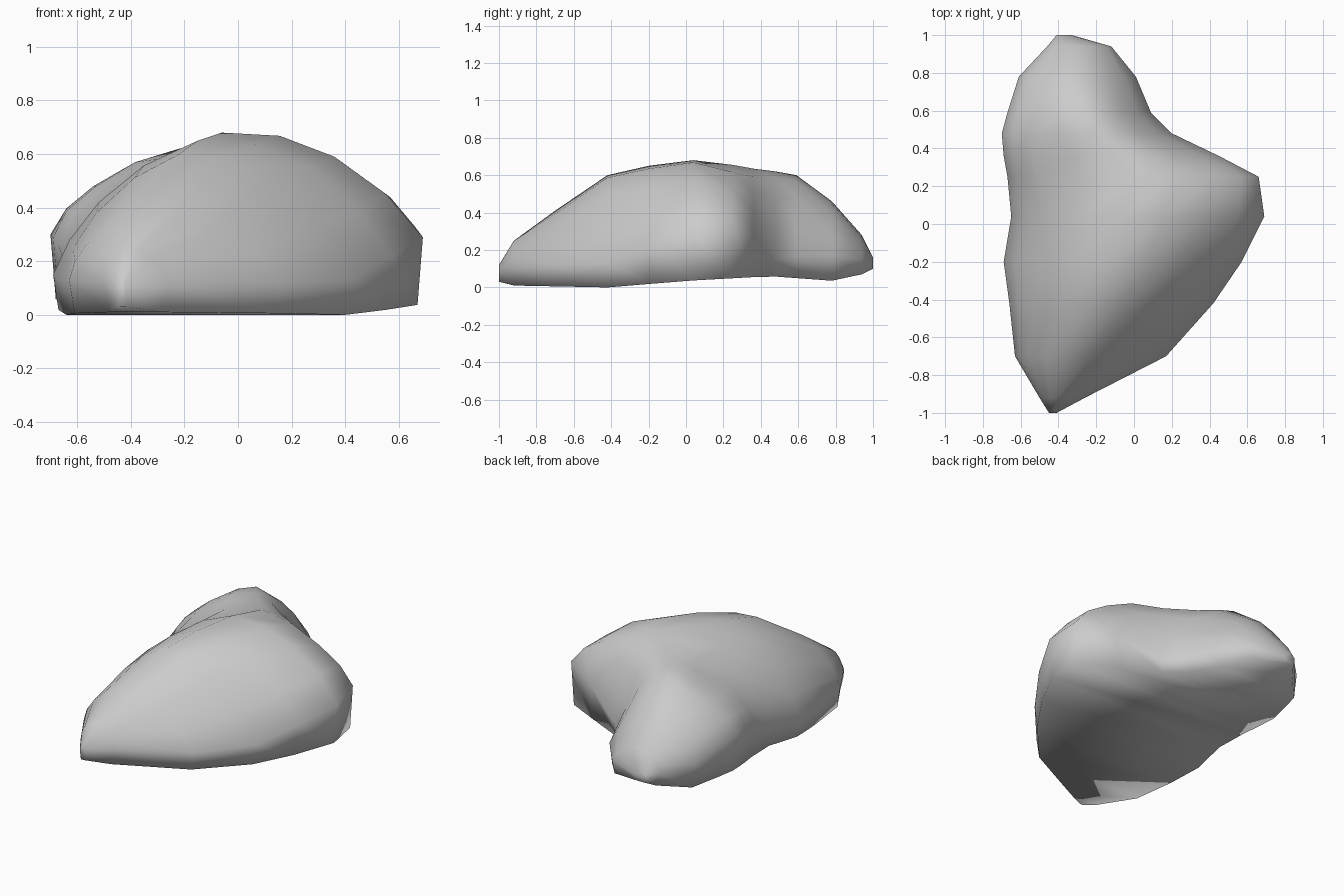
import bpy, bmesh
from mathutils import Vector

# Cross-sections from front to back: y, then (x, z) of
# left side, left shoulder, crest, right shoulder, right side
SECTIONS = [
    (-1.00, -.45, .09, -.44, .11, -.43, .12, -.42, .11, -.41, .09),
    (-0.92, -.50, .12, -.47, .21, -.41, .25, -.33, .21, -.26, .11),
    (-0.70, -.63, .13, -.56, .27, -.36, .41, -.08, .33, .17, .12),
    (-0.42, -.66, .13, -.53, .38, -.22, .60, .10, .50, .42, .13),
    (-0.20, -.69, .15, -.52, .42, -.15, .65, .27, .55, .57, .22),
    (0.04, -.65, .20, -.48, .45, -.06, .68, .36, .59, .69, .29),
    (0.25, -.67, .26, -.51, .47, .00, .655, .42, .53, .66, .33),
    (0.36, -.69, .29, -.53, .48, -.10, .635, .22, .50, .45, .28),
    (0.48, -.70, .30, -.54, .48, -.22, .62, .02, .49, .20, .15),
    (0.59, -.67, .27, -.54, .46, -.28, .60, -.07, .48, .09, .17),
    (0.78, -.61, .20, -.52, .36, -.33, .46, -.14, .39, .01, .17),
    (0.94, -.46, .15, -.41, .24, -.30, .28, -.19, .24, -.12, .15),
    (1.00, -.41, .13, -.40, .15, -.37, .16, -.34, .15, -.33, .13),
]
# Underside height along y
UNDERSIDE = [(-1.0, .03), (-.92, .01), (-.42, .0), (0, .035), (.45, .06), (.86, .03), (1.0, .10)]


def underside(y):
    for (a, za), (b, zb) in zip(UNDERSIDE, UNDERSIDE[1:]):
        if y <= b:
            return za + (zb - za) * (y - a) / (b - a)
    return UNDERSIDE[-1][1]


def ring(section):
    y, vals = section[0], section[1:]
    pts = [Vector((vals[i], y, vals[i + 1])) for i in range(0, 10, 2)]
    zb = underside(y)
    inset = min(.02, (pts[4].x - pts[0].x) * .2)
    left = Vector((pts[0].x + inset, y, zb))
    right = Vector((pts[4].x - inset, y, zb))
    pts = [left] + pts + [right]
    out = [left]
    # Round the upper arc with spline midpoints
    for i in range(1, 5):
        a, b, c, d = pts[i - 1:i + 3]
        out += [b, (9 * (b + c) - a - d) / 16]
    return out + [pts[5], right]


bm = bmesh.new()
rings = [[bm.verts.new(p) for p in ring(s)] for s in SECTIONS]
n = len(rings[0])
for r0, r1 in zip(rings, rings[1:]):
    for i in range(n):
        j = (i + 1) % n
        bm.faces.new((r0[i], r0[j], r1[j], r1[i]))
bm.faces.new(rings[0])
bm.faces.new(rings[-1])
bmesh.ops.recalc_face_normals(bm, faces=bm.faces)

# Smooth boulder
mesh = bpy.data.meshes.new("boulder")
bm.to_mesh(mesh)
bm.free()
for p in mesh.polygons:
    p.use_smooth = True
boulder = bpy.data.objects.new("boulder", mesh)
bpy.context.collection.objects.link(boulder)
